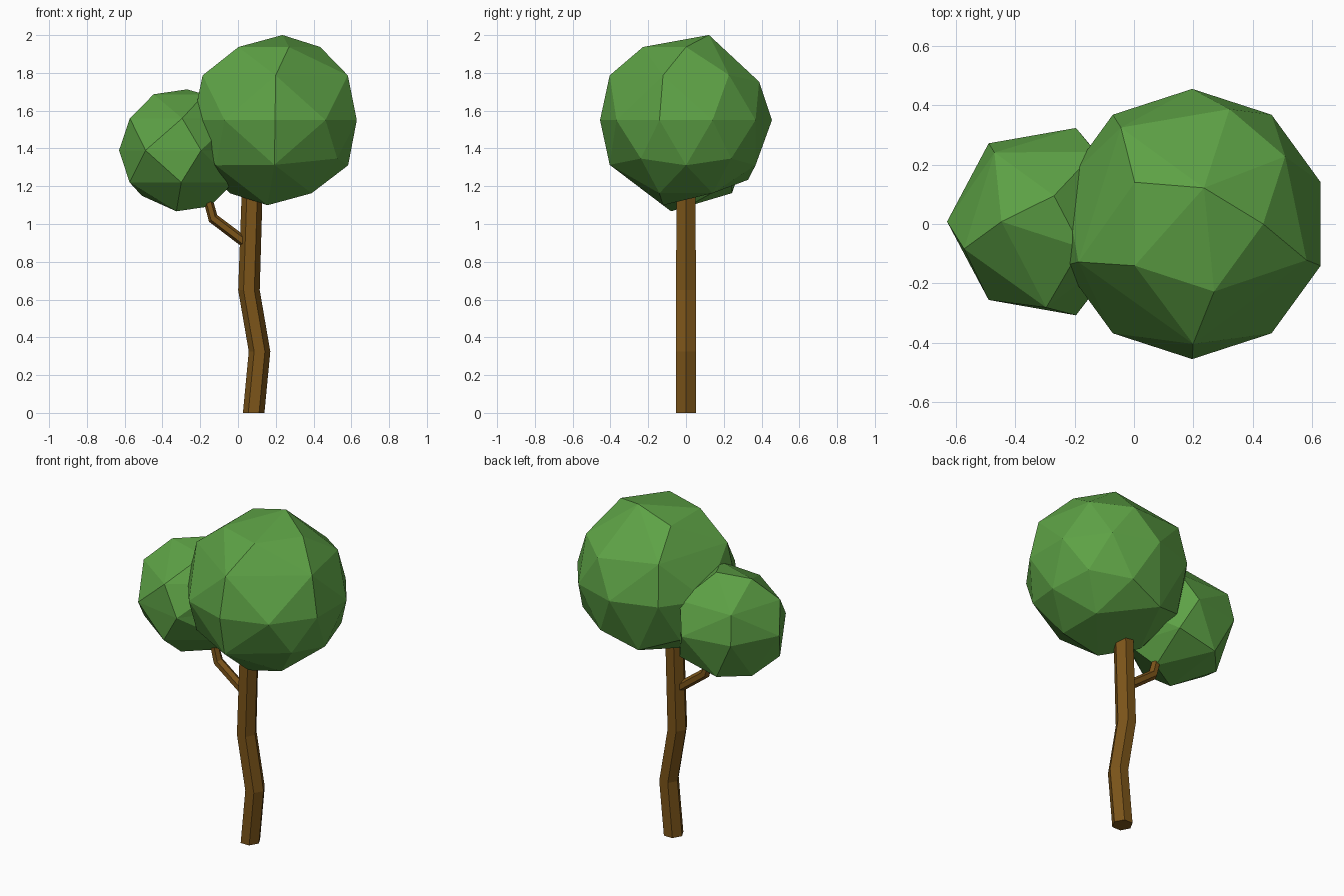
import bpy, bmesh
from math import sin, cos, radians, sqrt, pi
from mathutils import Vector

if "Cube" in bpy.data.objects:
    bpy.data.objects.remove(bpy.data.objects["Cube"])


def material(name, color):
    m = bpy.data.materials.new(name)
    m.diffuse_color = (*color, 1)
    m.use_nodes = True
    m.node_tree.nodes["Principled BSDF"].inputs["Base Color"].default_value = m.diffuse_color
    return m


green = material("leaves", (0.11, 0.36, 0.06))
brown = material("bark", (0.2, 0.09, 0.01))


def finish(bm, name, mat):
    bmesh.ops.recalc_face_normals(bm, faces=bm.faces)
    me = bpy.data.meshes.new(name)
    bm.to_mesh(me)
    bm.free()
    me.materials.append(mat)
    ob = bpy.data.objects.new(name, me)
    bpy.context.collection.objects.link(ob)


# Heights of the vertex rows on a unit two-step icosphere
ROWS = {"pole": 1.0, "inner": 0.851, "mid": 0.526, "ring": 0.447, "eq": 0.0}


def crown(name, centre, radius, upper, lower):
    """Icosphere thinned by collapsing listed edges: (row, azimuth, row, azimuth)."""
    bm = bmesh.new()
    bmesh.ops.create_icosphere(bm, subdivisions=2, radius=1.0)

    def find(row, azimuth, sign):
        z = ROWS[row]
        r, a = sqrt(1 - z * z), radians(azimuth)
        p = Vector((r * cos(a), r * sin(a), sign * z))
        return min(bm.verts, key=lambda v: (v.co - p).length)

    pairs = [(find(a, b, s), find(c, d, s))
             for s, group in ((1, upper), (-1, lower)) for a, b, c, d in group]
    for u, v in pairs:
        bmesh.ops.pointmerge(bm, verts=[u, v],
                             merge_co=(u.co + v.co) / 2 * 1.07)
    for v in bm.verts:
        v.co = v.co * radius + Vector(centre)
    finish(bm, name, green)


def limb(name, path, flat=False, sides=6):
    """Sweep a hexagon along (x, z, radius) points in the y = 0 plane."""
    bm = bmesh.new()
    pts = [Vector((x, 0, z)) for x, z, r in path]
    rings = []
    for i, p in enumerate(pts):
        t = Vector((0, 0, 1))
        if not flat:
            t = (pts[min(i + 1, len(pts) - 1)] - pts[max(i - 1, 0)]).normalized()
        side, r = Vector((t.z, 0, -t.x)), path[i][2]
        rings.append([bm.verts.new(p + side * r * cos(a) + Vector((0, 1.06 * r * sin(a), 0)))
                      for a in (2 * pi * k / sides for k in range(sides))])
    for a, b in zip(rings, rings[1:]):
        for k in range(sides):
            n = (k + 1) % sides
            bm.faces.new((a[k], a[n], b[n], b[k]))
    bm.faces.new(rings[0][::-1])
    bm.faces.new(rings[-1])
    finish(bm, name, brown)


# Edge collapses shared by both crowns
upper = [("pole", 0, "inner", 72), ("ring", 144, "mid", 108), ("ring", -72, "mid", -108),
         ("ring", 0, "mid", -36), ("ring", -144, "mid", 180)]
lower = [("pole", 0, "inner", -108), ("ring", 108, "inner", 108), ("ring", -108, "mid", -72)]

# Large crown
crown("large_crown", (0.196, 0, 1.55), 0.455, upper, lower)

# Small crown, thinned further
crown("small_crown", (-0.298, 0.008, 1.39), 0.326,
      upper + [("inner", 144, "inner", -144), ("eq", 54, "eq", 90), ("eq", 162, "eq", 198),
               ("eq", -54, "eq", -90), ("eq", 18, "eq", -18), ("ring", 72, "mid", 36),
               ("inner", 0, "inner", -72)],
      lower + [("ring", 180, "mid", -144), ("inner", 180, "mid", 144), ("ring", -36, "mid", 0),
               ("inner", 36, "inner", -36), ("ring", 36, "mid", 72)])

# Trunk and side branch
limb("trunk", [(0.083, 0, 0.057), (0.114, 0.325, 0.057), (0.058, 0.65, 0.057),
               (0.076, 1.2, 0.055)], flat=True)
limb("branch", [(0.06, 0.885, 0.028), (-0.132, 1.03, 0.028), (-0.17, 1.17, 0.024)])
